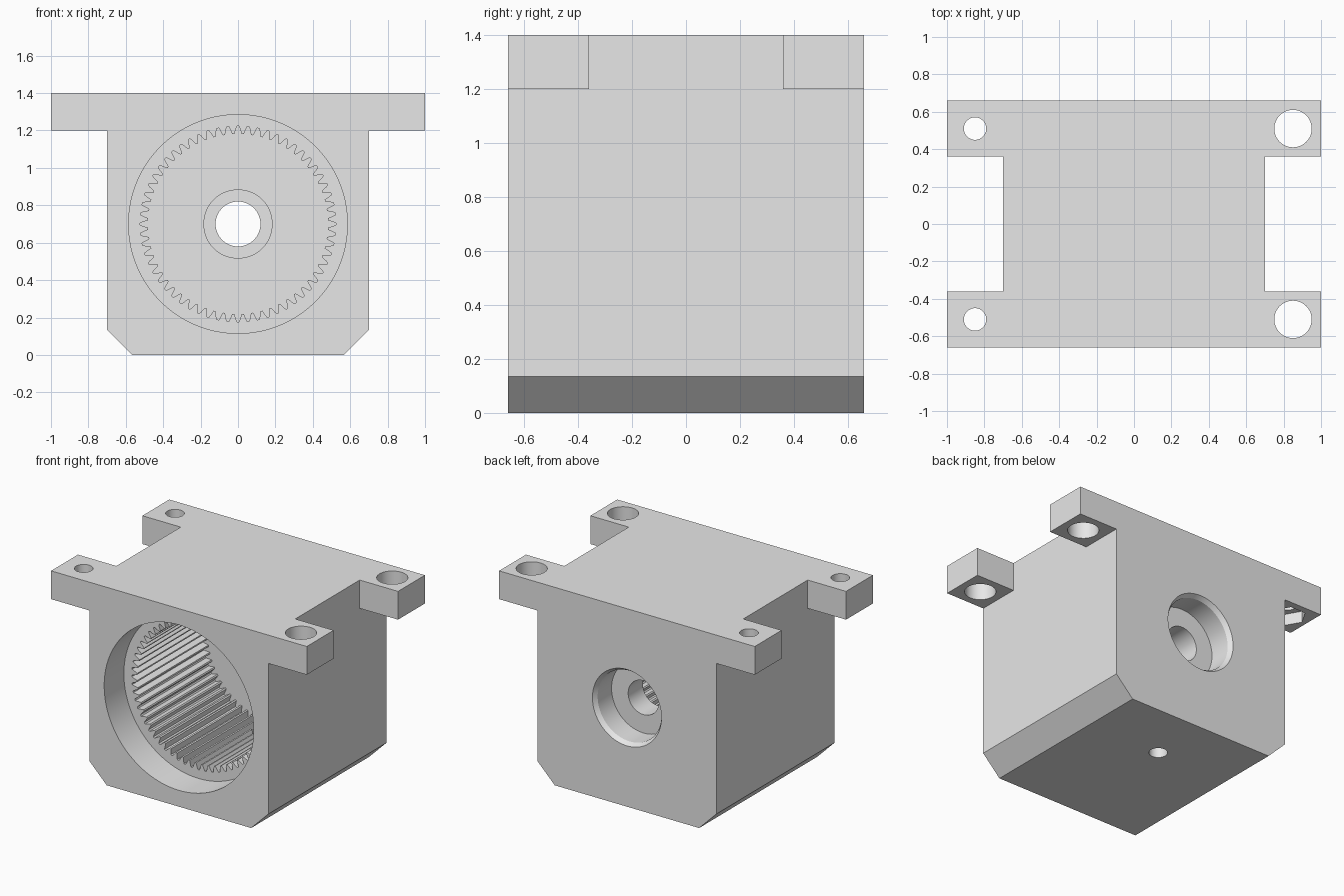
import bpy
import bmesh
import math

cube = bpy.data.objects.get("Cube")
if cube:
    bpy.data.objects.remove(cube, do_unlink=True)

grey = bpy.data.materials.new("plain_grey")
grey.use_nodes = True
COLOUR = (0.8, 0.8, 0.8, 1)
grey.diffuse_color = COLOUR
grey.node_tree.nodes["Principled BSDF"].inputs["Base Color"].default_value = COLOUR

DEPTH = 0.66        # half depth of the block
AXIS_Z = 0.7        # height of the bore axis
TEETH = 60


def ring(radius, sides=72):
    return [(radius * math.cos(2 * math.pi * i / sides),
             radius * math.sin(2 * math.pi * i / sides)) for i in range(sides)]


def gear_ring(mid, height, teeth, steps=10):
    """Outline of an internal gear with flat-topped, rounded teeth."""
    points = []
    count = teeth * steps
    for i in range(count):
        angle = 2 * math.pi * i / count
        wave = max(-1, min(1, 1.3 * math.cos(teeth * angle)))
        r = mid + height * wave
        points.append((r * math.cos(angle), r * math.sin(angle)))
    return points


def prism(name, outline, axis, start, end, centre=(0, 0), end_scale=1):
    """Extrude an outline along y or z, optionally tapering."""
    bm = bmesh.new()
    rows = []
    for level, scale in ((start, 1), (end, end_scale)):
        row = []
        for u, v in outline:
            u, v = u * scale + centre[0], v * scale + centre[1]
            row.append(bm.verts.new((u, level, v) if axis == "Y" else (u, v, level)))
        rows.append(row)
    bm.faces.new(rows[0])
    bm.faces.new(rows[1])
    n = len(outline)
    for i in range(n):
        j = (i + 1) % n
        bm.faces.new((rows[0][i], rows[0][j], rows[1][j], rows[1][i]))
    bmesh.ops.recalc_face_normals(bm, faces=bm.faces)
    mesh = bpy.data.meshes.new(name)
    bm.to_mesh(mesh)
    bm.free()
    mesh.materials.append(grey)
    obj = bpy.data.objects.new(name, mesh)
    bpy.context.collection.objects.link(obj)
    return obj


def combine(target, tool, operation="DIFFERENCE"):
    tool.hide_render = True
    mod = target.modifiers.new(tool.name, "BOOLEAN")
    mod.operation = operation
    mod.solver = "EXACT"
    mod.object = tool
    bpy.context.view_layer.objects.active = target
    bpy.ops.object.modifier_apply(modifier=mod.name)
    bpy.data.objects.remove(tool, do_unlink=True)


# Block with chamfered bottom corners and a wide top flange
half = [(0.565, 0), (0.7, 0.135), (0.7, 1.2), (1, 1.2), (1, 1.4)]
profile = half + [(-x, z) for x, z in reversed(half)]
housing = prism("gear_housing", profile, "Y", -DEPTH, DEPTH)

# Side notches that leave four mounting tabs
for side in (-1, 1):
    notch = [(side * 0.7, -0.36), (side * 1.1, -0.36), (side * 1.1, 0.36), (side * 0.7, 0.36)]
    combine(housing, prism("notch", notch, "Z", 1.2, 1.5))

# Mounting holes: wide on the left, narrow with nut pockets on the right
for y in (-0.51, 0.51):
    combine(housing, prism("wide_hole", ring(0.1, 48), "Z", 1.1, 1.5, (0.85, y)))
    combine(housing, prism("narrow_hole", ring(0.06, 48), "Z", 1.1, 1.5, (-0.85, y)))
    combine(housing, prism("nut_pocket", ring(0.118, 6), "Z", 1.1, 1.28, (-0.85, y)))

# Front recess and internal gear
axis = (0, AXIS_Z)
combine(housing, prism("front_recess", ring(0.585, 96), "Y", -0.75, -0.44, axis))
combine(housing, prism("gear_teeth", gear_ring(0.502, 0.021, TEETH), "Y", -0.5, 0.35, axis))

# Raised boss on the inner wall
combine(housing, prism("boss", ring(0.185), "Y", 0.31, 0.4, axis), "UNION")

# Back bearing pocket with chamfered rim, then the shaft hole
combine(housing, prism("bearing_pocket", ring(0.25), "Y", 0.475, 0.75, axis))
combine(housing, prism("rim_chamfer", ring(0.25), "Y", 0.63, 0.69, axis, 0.29 / 0.25))
combine(housing, prism("shaft_hole", ring(0.12), "Y", 0.2, 0.6, axis))

# Small hole through the floor
combine(housing, prism("floor_hole", ring(0.06, 48), "Z", -0.1, 0.3, (0, 0.24)))

bpy.ops.object.select_all(action="DESELECT")
housing.select_set(True)
bpy.context.view_layer.objects.active = housing
bpy.ops.object.shade_smooth_by_angle(angle=math.radians(20))
